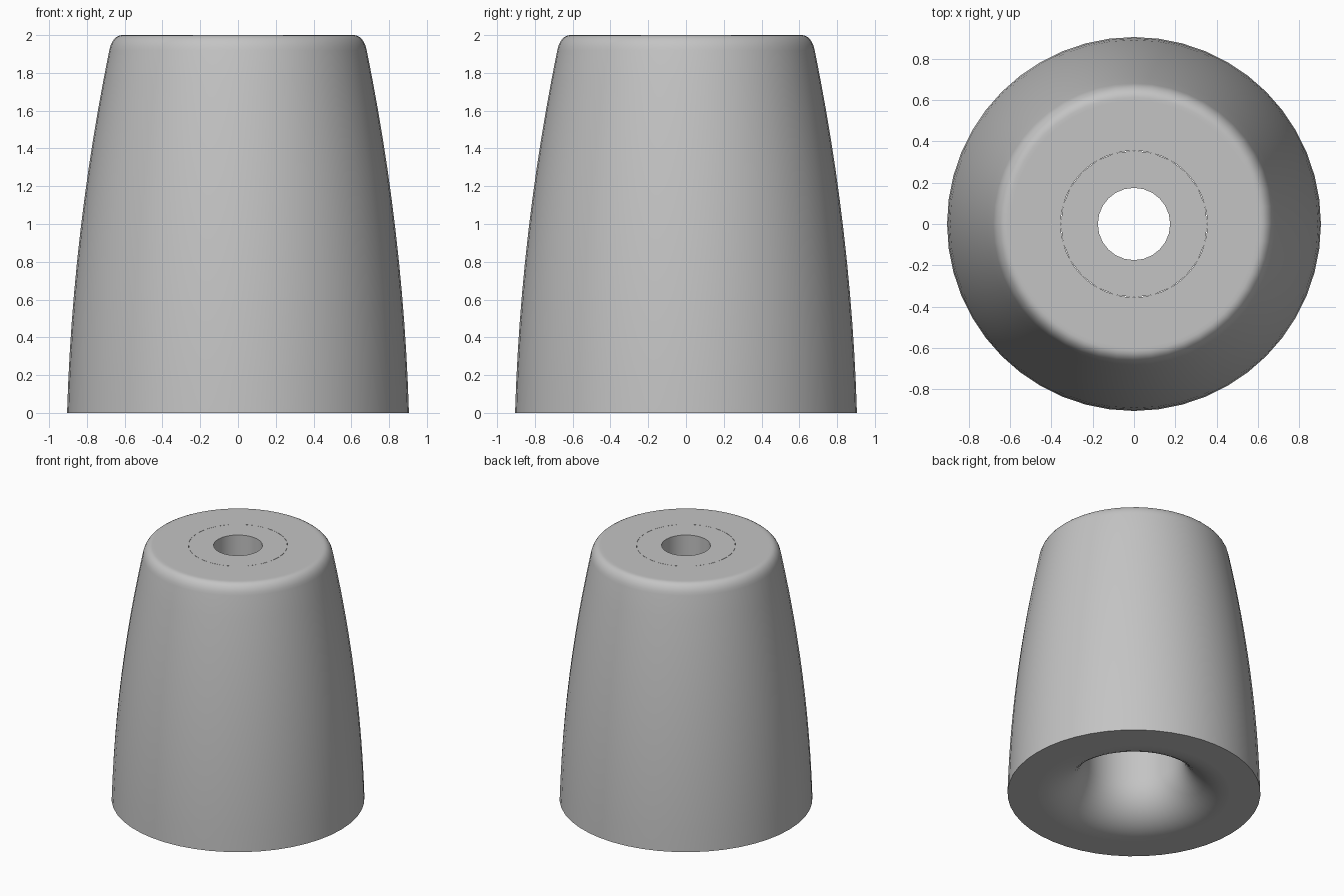
import bpy, bmesh, math

if "Cube" in bpy.data.objects:
    bpy.data.objects.remove(bpy.data.objects["Cube"])

grey = bpy.data.materials.new("grey")
grey.diffuse_color = (0.55, 0.55, 0.55, 1)
grey.use_nodes = True
grey.node_tree.nodes["Principled BSDF"].inputs["Base Color"].default_value = grey.diffuse_color


def lathe(name, profile, sides):
    """Revolve a closed (radius, height) profile around z."""
    bm = bmesh.new()
    rings = []
    for i in range(sides):
        a = 2 * math.pi * i / sides
        rings.append([bm.verts.new((r * math.cos(a), r * math.sin(a), z)) for r, z in profile])
    n = len(profile)
    for i in range(sides):
        a, b = rings[i], rings[(i + 1) % sides]
        for j in range(n):
            k = (j + 1) % n
            bm.faces.new((a[j], b[j], b[k], a[k]))
    bmesh.ops.recalc_face_normals(bm, faces=bm.faces)
    mesh = bpy.data.meshes.new(name)
    bm.to_mesh(mesh)
    bm.free()
    mesh.materials.append(grey)
    obj = bpy.data.objects.new(name, mesh)
    bpy.context.collection.objects.link(obj)
    bpy.ops.object.select_all(action='DESELECT')
    obj.select_set(True)
    bpy.context.view_layer.objects.active = obj
    bpy.ops.object.shade_smooth_by_angle(angle=math.radians(30))
    return obj


BORE, HOLE, FLARE = 0.355, 0.175, 0.325

# Bowed outer wall, bottom to top
body = [(0.905 - 0.03 * z - 0.045 * z * z, z) for z in [1.92 * i / 12 for i in range(13)]]
# Rounded top rim
edge = body[-1][0]
for i in range(1, 7):
    t = math.radians(15 + 75 * i / 6)
    body.append((edge - 0.07 * (math.cos(math.radians(15)) - math.cos(t)),
                 1.92 + 0.08 * (math.sin(t) - math.sin(math.radians(15))) / (1 - math.sin(math.radians(15)))))
# Flat top, then straight bore down to the flared mouth
body += [(0.595, 2.0), (BORE, 2.0)]
for i in range(11):
    t = math.pi / 2 * (1 - i / 10)
    body.append((BORE + FLARE * (1 - math.sin(t)), FLARE * (1 - math.cos(t))))
body.append((BORE + FLARE + 0.01, 0))
lathe("bell_body", body, 48)

# Flush bushing with the narrow through hole
lathe("top_bushing", [(HOLE, 1.6), (BORE, 1.6), (BORE, 2.0), (HOLE, 2.0)], 24)
